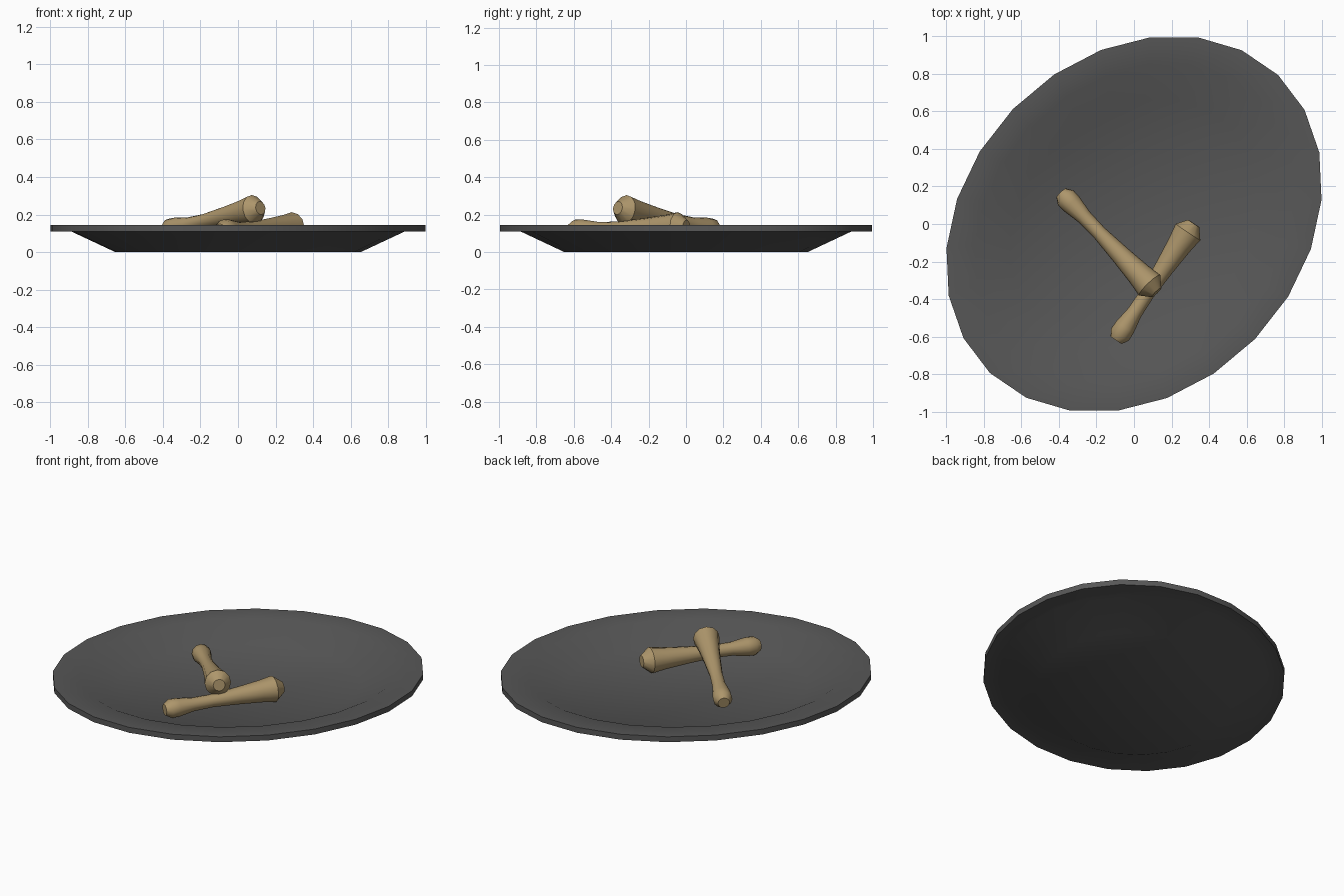
import bpy, bmesh, math
from mathutils import Vector, Matrix

if "Cube" in bpy.data.objects:
    bpy.data.objects.remove(bpy.data.objects["Cube"])


def material(name, rgb):
    m = bpy.data.materials.new(name)
    m.diffuse_color = (*rgb, 1)
    m.use_nodes = True
    m.node_tree.nodes["Principled BSDF"].inputs["Base Color"].default_value = m.diffuse_color
    return m


PLATE = material("dark grey", (0.095, 0.095, 0.095))
BONE = material("bone tan", (0.42, 0.305, 0.148))


def lathe(name, profile, sides, matrix, mat, phase=0.0, smooth=30):
    """Revolve (radius, height) points around z, cap both ends, then place."""
    bm = bmesh.new()
    rings = []
    for r, z in profile:
        ring = []
        for i in range(sides):
            a = phase + 2 * math.pi * i / sides
            ring.append(bm.verts.new((r * math.cos(a), r * math.sin(a), z)))
        rings.append(ring)
    for lo, hi in zip(rings, rings[1:]):
        for i in range(sides):
            j = (i + 1) % sides
            bm.faces.new((lo[i], lo[j], hi[j], hi[i]))
    bm.faces.new(rings[0])
    bm.faces.new(rings[-1])
    bmesh.ops.recalc_face_normals(bm, faces=bm.faces)
    bm.transform(matrix)
    mesh = bpy.data.meshes.new(name)
    bm.to_mesh(mesh)
    bm.free()
    mesh.materials.append(mat)
    ob = bpy.data.objects.new(name, mesh)
    bpy.context.collection.objects.link(ob)
    bpy.ops.object.select_all(action='DESELECT')
    ob.select_set(True)
    bpy.context.view_layer.objects.active = ob
    bpy.ops.object.shade_smooth_by_angle(angle=math.radians(smooth))
    return ob


# Oval plate: underside, outer slope, rim, inner slope, floor
oval = Matrix.Rotation(math.radians(45), 4, 'Z') @ Matrix.Diagonal((1.105, 0.89, 1, 1))
lathe("plate", [(0.655, 0), (0.89, 0.11), (1.0, 0.11), (1.0, 0.145),
                (0.85, 0.145), (0.66, 0.052)],
      24, oval, PLATE, math.radians(1.2))

# Bones: knuckle at the thin end, narrow shaft, flared thick end (length 0.75)
PROFILE = [(0.035, 0), (0.057, 0.035), (0.056, 0.085), (0.041, 0.18), (0.039, 0.30),
           (0.052, 0.47), (0.066, 0.61), (0.079, 0.695), (0.036, 0.75)]


def bone(name, start, end):
    start, end = Vector(start), Vector(end)
    axis = end - start
    s = axis.length / 0.75
    place = Matrix.Translation(start) @ axis.to_track_quat('Z', 'Y').to_matrix().to_4x4()
    lathe(name, [(r, z * s) for r, z in PROFILE], 12, place, BONE, smooth=35)


bone("lower_bone", (-0.095, -0.62, 0.115), (0.318, 0.003, 0.135))
bone("upper_bone", (-0.388, 0.165, 0.115), (0.12, -0.365, 0.235))
